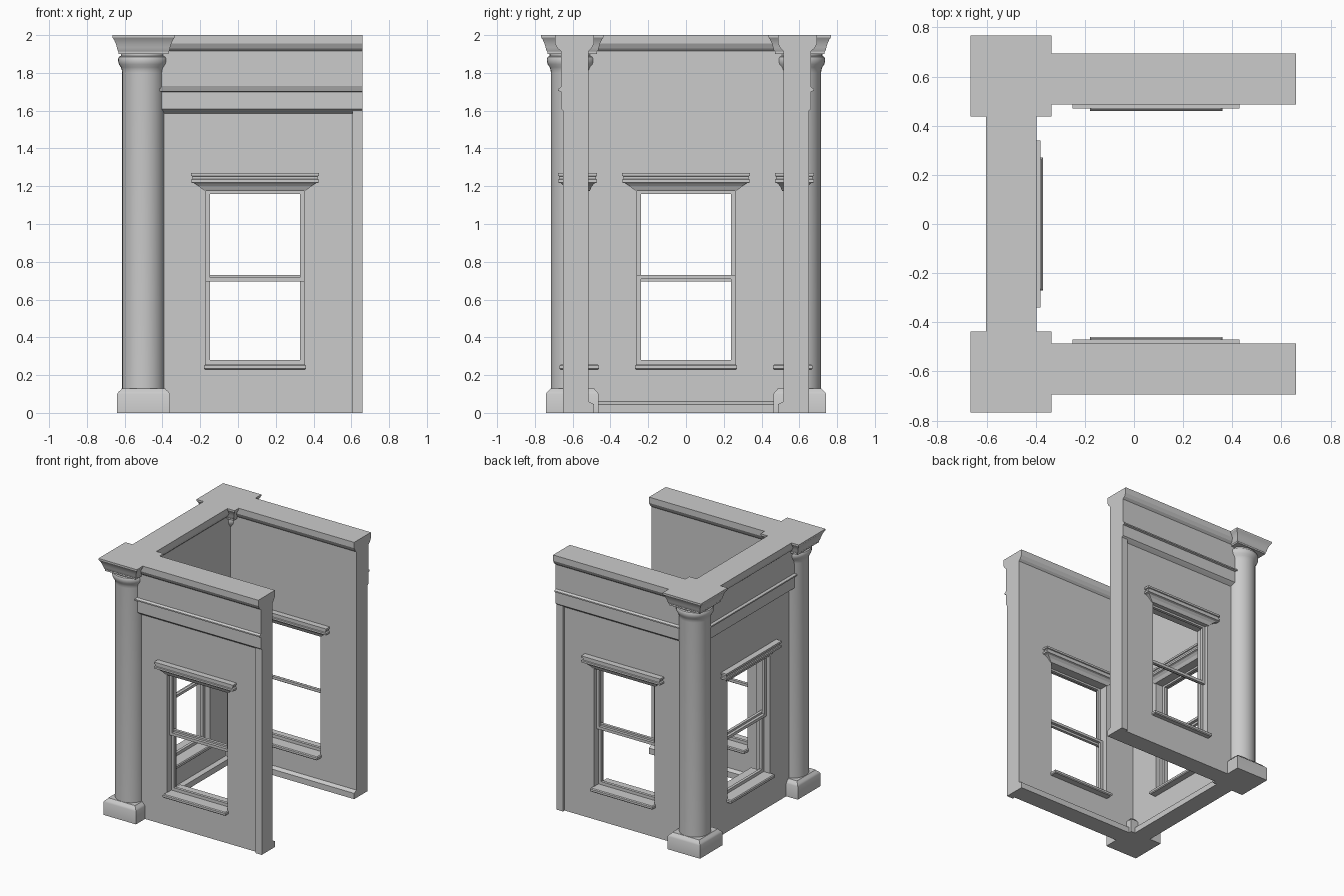
import bpy, bmesh
from math import pi
from mathutils import Matrix

cube = bpy.data.objects.get("Cube")
if cube:
    bpy.data.objects.remove(cube, do_unlink=True)

stone = bpy.data.materials.new("grey_stone")
stone.use_nodes = True
GREY = (0.6, 0.6, 0.6, 1)
stone.diffuse_color = GREY
stone.node_tree.nodes["Principled BSDF"].inputs["Base Color"].default_value = GREY


def finish(name, bm, place=Matrix(), smooth=None):
    """Turn a bmesh into a placed, coloured object."""
    bmesh.ops.transform(bm, matrix=place, verts=bm.verts)
    bmesh.ops.recalc_face_normals(bm, faces=bm.faces)
    mesh = bpy.data.meshes.new(name)
    bm.to_mesh(mesh)
    bm.free()
    mesh.materials.append(stone)
    ob = bpy.data.objects.new(name, mesh)
    bpy.context.collection.objects.link(ob)
    if smooth:
        bpy.ops.object.select_all(action='DESELECT')
        ob.select_set(True)
        bpy.context.view_layer.objects.active = ob
        bpy.ops.object.shade_smooth_by_angle(angle=smooth)
    return ob


def add_loft(bm, rings):
    """Skin a stack of closed point rings and cap both ends."""
    rows = [[bm.verts.new(p) for p in ring] for ring in rings]
    n = len(rows[0])
    for a, b in zip(rows, rows[1:]):
        for i in range(n):
            j = (i + 1) % n
            bm.faces.new((a[i], a[j], b[j], b[i]))
    bm.faces.new(rows[0][::-1])
    bm.faces.new(rows[-1])


def rect(z, u, v0, v1):
    return [(-u, v0, z), (u, v0, z), (u, v1, z), (-u, v1, z)]


def add_box(bm, u0, u1, v0, v1, z0, z1):
    add_loft(bm, [[(u0, v0, z), (u1, v0, z), (u1, v1, z), (u0, v1, z)] for z in (z0, z1)])


# Wall section: depth (positive = outside) and height
SECTION = [(-0.103, 0), (0.04, 0), (0.04, 1.585), (0.06, 1.6), (0.072, 1.61), (0.072, 1.7),
           (0.087, 1.705), (0.087, 1.715), (0.072, 1.725), (0.072, 1.915),
           (0.09, 1.93), (0.103, 1.955), (0.103, 2), (-0.103, 2), (-0.103, 1.955),
           (-0.09, 1.93), (-0.075, 1.915), (-0.075, 0.06), (-0.103, 0.045)]
OPEN_W, OPEN_LOW, OPEN_TOP = 0.26, 0.25, 1.182

# Window head layers: height, half width, inner and outer depth
HEAD = [(1.175, 0.27, -0.08, 0.045), (1.185, 0.28, -0.085, 0.05), (1.2, 0.297, -0.092, 0.057),
        (1.215, 0.32, -0.105, 0.07), (1.22, 0.34, -0.12, 0.087), (1.235, 0.34, -0.12, 0.087),
        (1.238, 0.33, -0.113, 0.08), (1.252, 0.33, -0.113, 0.08),
        (1.255, 0.34, -0.12, 0.087), (1.27, 0.34, -0.12, 0.087)]


def sash(name, place, v, z0, z1, low_rail, top_rail):
    bm = bmesh.new()
    w, d = 0.023, 0.022
    for s in (-1, 1):
        a, b = sorted((s * OPEN_W, s * (OPEN_W - w)))
        add_box(bm, a, b, v, v + d, z0, z1)
    inner = OPEN_W - w
    add_box(bm, -inner, inner, v, v + d, z0, z0 + low_rail)
    add_box(bm, -inner, inner, v, v + d, z1 - top_rail, z1)
    finish(name, bm, place)


def wall(side, place, u0, u1, end_strip=None):
    # Moulded wall with a window opening cut through it
    bm = bmesh.new()
    add_loft(bm, [[(u, v, z) for v, z in SECTION] for u in (u0, u1)])
    body = finish(side + "_wall", bm, place)
    bm = bmesh.new()
    add_box(bm, -OPEN_W, OPEN_W, -0.3, 0.3, OPEN_LOW, OPEN_TOP)
    cutter = finish("opening_cutter", bm, place)
    mod = body.modifiers.new("window_opening", 'BOOLEAN')
    mod.operation, mod.object, mod.solver = 'DIFFERENCE', cutter, 'EXACT'
    bpy.context.view_layer.objects.active = body
    bpy.ops.object.modifier_apply(modifier=mod.name)
    bpy.data.objects.remove(cutter, do_unlink=True)

    # Window head, sill and two sliding sashes
    bm = bmesh.new()
    add_loft(bm, [rect(*layer) for layer in HEAD])
    finish(side + "_window_head", bm, place)
    bm = bmesh.new()
    add_loft(bm, [rect(z, 0.27 - e, -0.13 + e, 0.08 - e)
                  for z, e in ((0.228, 0.006), (0.234, 0), (0.25, 0), (0.256, 0.006))])
    finish(side + "_window_sill", bm, place)
    sash(side + "_upper_sash", place, -0.01, 0.695, OPEN_TOP, 0.022, 0.022)
    sash(side + "_lower_sash", place, -0.034, 0.25, 0.73, 0.03, 0.02)

    # Corner strip at the open end of the wall
    if end_strip:
        bm = bmesh.new()
        a, b = sorted(end_strip)
        add_box(bm, a, b, -0.07, 0.06, 0, 1.6)
        finish(side + "_end_strip", bm, place)


def frame(x, y, angle):
    return Matrix.Translation((x, y, 0)) @ Matrix.Rotation(angle, 4, 'Z')


wall("back", frame(0.09, 0.59, 0), -0.54, 0.57, (0.515, 0.57))
wall("front", frame(0.09, -0.59, pi), -0.57, 0.54, (-0.57, -0.515))
wall("side", frame(-0.5, 0, pi / 2), -0.55, 0.55)

# Round shaft with neck beads: radius and height
SHAFT = [(0.113, 0.1), (0.113, 1.8), (0.115, 1.815), (0.12, 1.83), (0.13, 1.845), (0.134, 1.86),
         (0.134, 1.875), (0.13, 1.885), (0.12, 1.89), (0.12, 1.91)]
# Square base and flared capital: height and half width
BASE = [(0, 0.14), (0.1, 0.14), (0.112, 0.132), (0.122, 0.12), (0.13, 0.115)]
CAPITAL = [(1.9, 0.132), (1.912, 0.132), (1.918, 0.137), (1.935, 0.141), (1.955, 0.147),
           (1.975, 0.156), (1.988, 0.165), (2, 0.165)]

for side, y in (("front", -0.602), ("back", 0.602)):
    place = frame(-0.5, y, 0)
    bm = bmesh.new()
    rings = []
    for r, z in SHAFT:
        circle = [Matrix.Rotation(2 * pi * i / 32, 3, 'Z').col[0] * r for i in range(32)]
        rings.append([(p.x, p.y, z) for p in circle])
    add_loft(bm, rings)
    finish(side + "_column_shaft", bm, place, 0.7)
    for part, layers in (("base", BASE), ("capital", CAPITAL)):
        bm = bmesh.new()
        add_loft(bm, [rect(z, h, -h, h) for z, h in layers])
        finish(side + "_column_" + part, bm, place, 0.6)
